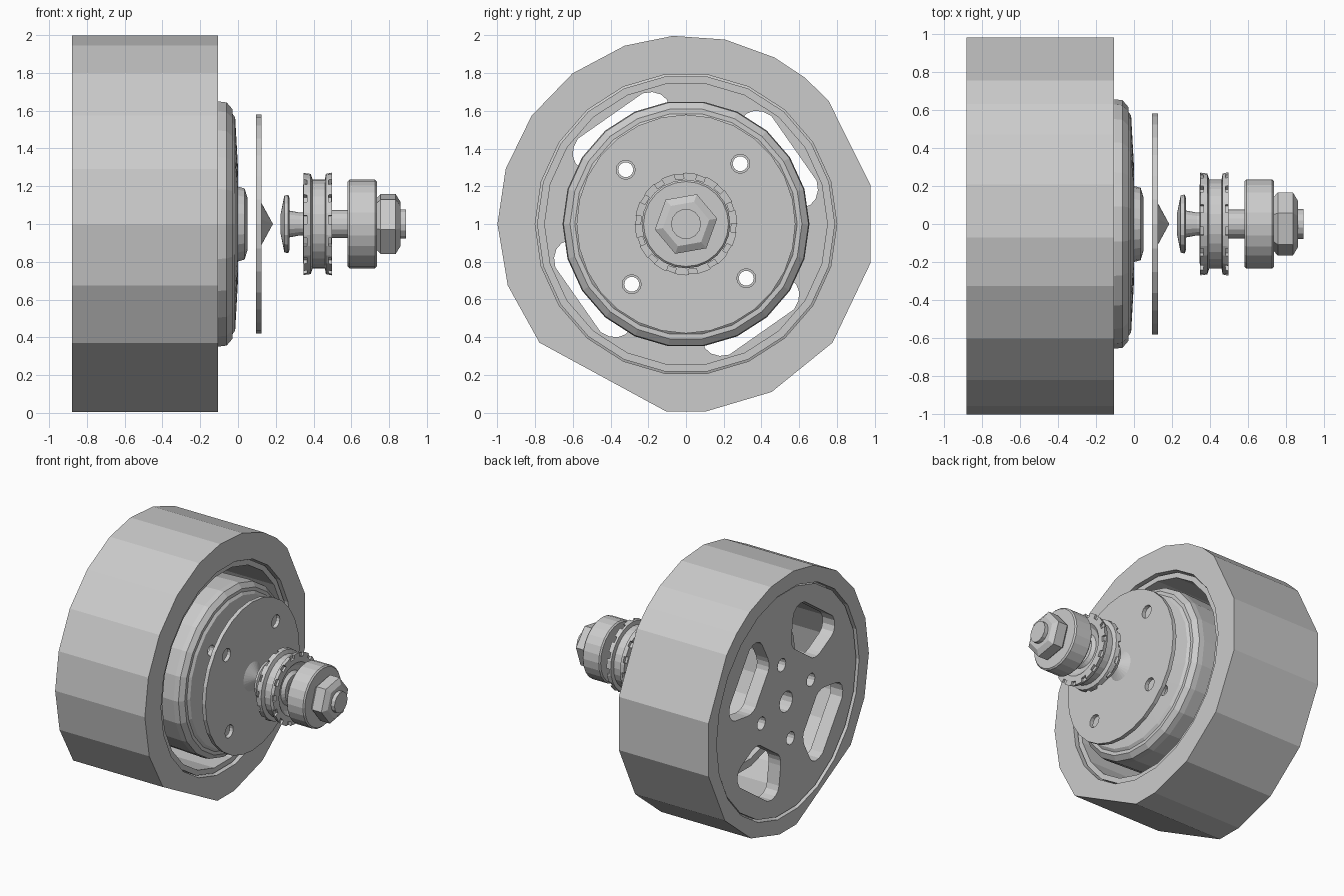
import bpy, bmesh, math
from math import sin, cos, radians, pi
from mathutils import Matrix

if "Cube" in bpy.data.objects:
    bpy.data.objects.remove(bpy.data.objects["Cube"])


def finish(name, bm):
    bmesh.ops.remove_doubles(bm, verts=bm.verts, dist=1e-5)
    bmesh.ops.recalc_face_normals(bm, faces=bm.faces)
    me = bpy.data.meshes.new(name)
    bm.to_mesh(me)
    bm.free()
    ob = bpy.data.objects.new(name, me)
    bpy.context.collection.objects.link(ob)
    return ob


def lathe(name, profile, sides=24, angles=None, turn=0):
    """Closed (x, radius) profile spun about the axle line y=0, z=1."""
    angles = angles or [turn + 360 * i / sides for i in range(sides)]
    bm = bmesh.new()
    rings = [[bm.verts.new((x, r * cos(radians(a)), 1 + r * sin(radians(a))))
              for x, r in profile] for a in angles]
    n = len(profile)
    for i, ring in enumerate(rings):
        nxt = rings[(i + 1) % len(rings)]
        for j in range(n):
            k = (j + 1) % n
            if profile[j][1] == 0 and profile[k][1] == 0:
                continue
            if profile[j][1] == 0:
                bm.faces.new((ring[j], nxt[k], ring[k]))
            elif profile[k][1] == 0:
                bm.faces.new((ring[j], nxt[j], ring[k]))
            else:
                bm.faces.new((ring[j], nxt[j], nxt[k], ring[k]))
    return finish(name, bm)


def prisms(name, outlines, x0, x1):
    """Extrude each (y, z) outline along the axle between x0 and x1."""
    bm = bmesh.new()
    for pts in outlines:
        a = [bm.verts.new((x0, y, 1 + z)) for y, z in pts]
        b = [bm.verts.new((x1, y, 1 + z)) for y, z in pts]
        bm.faces.new(a)
        bm.faces.new(b[::-1])
        for i in range(len(pts)):
            j = (i + 1) % len(pts)
            bm.faces.new((a[i], b[i], b[j], a[j]))
    return finish(name, bm)


def circle(radius, dist, angle, n=14):
    cy, cz = dist * cos(radians(angle)), dist * sin(radians(angle))
    return [(cy + radius * cos(2 * pi * i / n), cz + radius * sin(2 * pi * i / n))
            for i in range(n)]


def window(mid, half, r0, r1, rc=0.1):
    """Rounded sector outline, corners rounded in polar space."""
    pts, rm = [], (r0 + r1) / 2
    w = radians(half) * rm
    for su, sv, start in ((1, 1, 0), (-1, 1, 90), (-1, -1, 180), (1, -1, 270)):
        for s in range(5):
            t = radians(start + 22.5 * s)
            u = su * (w - rc) + rc * cos(t)
            r = rm + sv * ((r1 - r0) / 2 - rc) + rc * sin(t)
            a = radians(mid) + u / rm
            pts.append((r * cos(a), r * sin(a)))
    return pts


def cut(ob, cutter):
    cutter.hide_render = True
    m = ob.modifiers.new("cut", 'BOOLEAN')
    m.operation, m.solver, m.object = 'DIFFERENCE', 'EXACT', cutter
    bpy.context.view_layer.objects.active = ob
    bpy.ops.object.modifier_apply(modifier=m.name)
    bpy.data.objects.remove(cutter)


# Tyre: coarse uneven facets outside, stepped bore inside
tyre = lathe("tyre", [(-0.88, 0), (-0.88, 1.0), (-0.105, 1.0), (-0.105, 0)],
             angles=[-161, -141, -96, -84, -63, -39, -12, 12, 41, 51, 62, 78,
                     94, 109, 127, 145, 163, 180])
cut(tyre, lathe("tyre_bore", [(-1, 0), (-1, 0.88), (-0.8, 0.88), (-0.8, 0.8),
                              (0.1, 0.8), (0.1, 0)], 22))

# Rim: slotted wheel plate with a barrel
rim = lathe("wheel_rim", [(-0.865, 0), (-0.865, 0.865), (-0.81, 0.865),
                          (-0.78, 0.79), (-0.13, 0.79), (-0.13, 0.75),
                          (-0.76, 0.75), (-0.76, 0)], 22)
cut(rim, prisms("rim_windows",
                [window(35 + 90 * k, 27, 0.38, 0.73) for k in range(4)], -1, -0.6))
cut(rim, prisms("rim_holes", [circle(0.08, 0, 0)] +
                [circle(0.05, 0.31, 80 + 90 * k) for k in range(4)], -1, -0.6))

# Brake drum: open at the back, domed hub in front
drum = lathe("brake_drum", [(-0.05, 0), (-0.05, 0.58), (-0.5, 0.58), (-0.5, 0.64),
                            (-0.1, 0.655), (-0.06, 0.65), (-0.03, 0.615), (-0.03, 0.59),
                            (-0.015, 0.57), (0.0, 0.3), (0.0, 0.2), (0.035, 0.19),
                            (0.05, 0.14), (0.05, 0)], 22)
cut(drum, prisms("drum_holes", [circle(0.04, 0.43, 48 + 90 * k) for k in range(4)],
                 -0.2, 0.2))

# Thin cover plate with a pointed centre
plate = lathe("cover_plate", [(0.095, 0), (0.095, 0.58), (0.125, 0.58),
                              (0.125, 0.11), (0.185, 0)], 28)
cut(plate, prisms("plate_holes", [circle(0.05, 0.43, 48 + 90 * k) for k in range(4)],
                  0, 0.3))

# Axle shaft with dished head
lathe("axle_head", [(0.225, 0), (0.225, 0.05), (0.245, 0.15), (0.265, 0.155),
                    (0.272, 0.14), (0.26, 0.07), (0.26, 0)], 16)
lathe("axle_shaft", [(0.25, 0), (0.25, 0.075), (0.33, 0.06), (0.45, 0.06),
                     (0.48, 0.075), (0.6, 0.075), (0.6, 0)], 16)

# Grooved bearing ring with notched lips
ring = lathe("bearing_ring", [(0.36, 0.05), (0.36, 0.11), (0.385, 0.13), (0.36, 0.18),
                              (0.345, 0.2), (0.348, 0.27), (0.385, 0.265), (0.395, 0.235),
                              (0.46, 0.235), (0.465, 0.265), (0.497, 0.272), (0.495, 0.2),
                              (0.47, 0.17), (0.46, 0.13), (0.485, 0.11), (0.485, 0.05)], 28)
bm = bmesh.new()
for k in range(14):
    a = radians(k * 360 / 14 + 8)
    for x in (0.345, 0.5):
        bmesh.ops.create_cube(bm, size=1, matrix=Matrix.Translation((x, 0, 1))
                              @ Matrix.Rotation(a, 4, 'X')
                              @ Matrix.Translation((0, 0, 0.27))
                              @ Matrix.Diagonal((0.04, 0.045, 0.06, 1)))
cut(ring, finish("ring_notches", bm))

# Outer collar
lathe("outer_collar", [(0.58, 0), (0.58, 0.225), (0.59, 0.235), (0.725, 0.235),
                       (0.735, 0.225), (0.735, 0)], 24)

# Hex nut and stud end
lathe("axle_nut", [(0.73, 0), (0.73, 0.14), (0.755, 0.168), (0.835, 0.168),
                   (0.86, 0.125), (0.86, 0)], 6, turn=10)
lathe("stud_end", [(0.84, 0), (0.84, 0.08), (0.89, 0.08), (0.89, 0)], 14)
